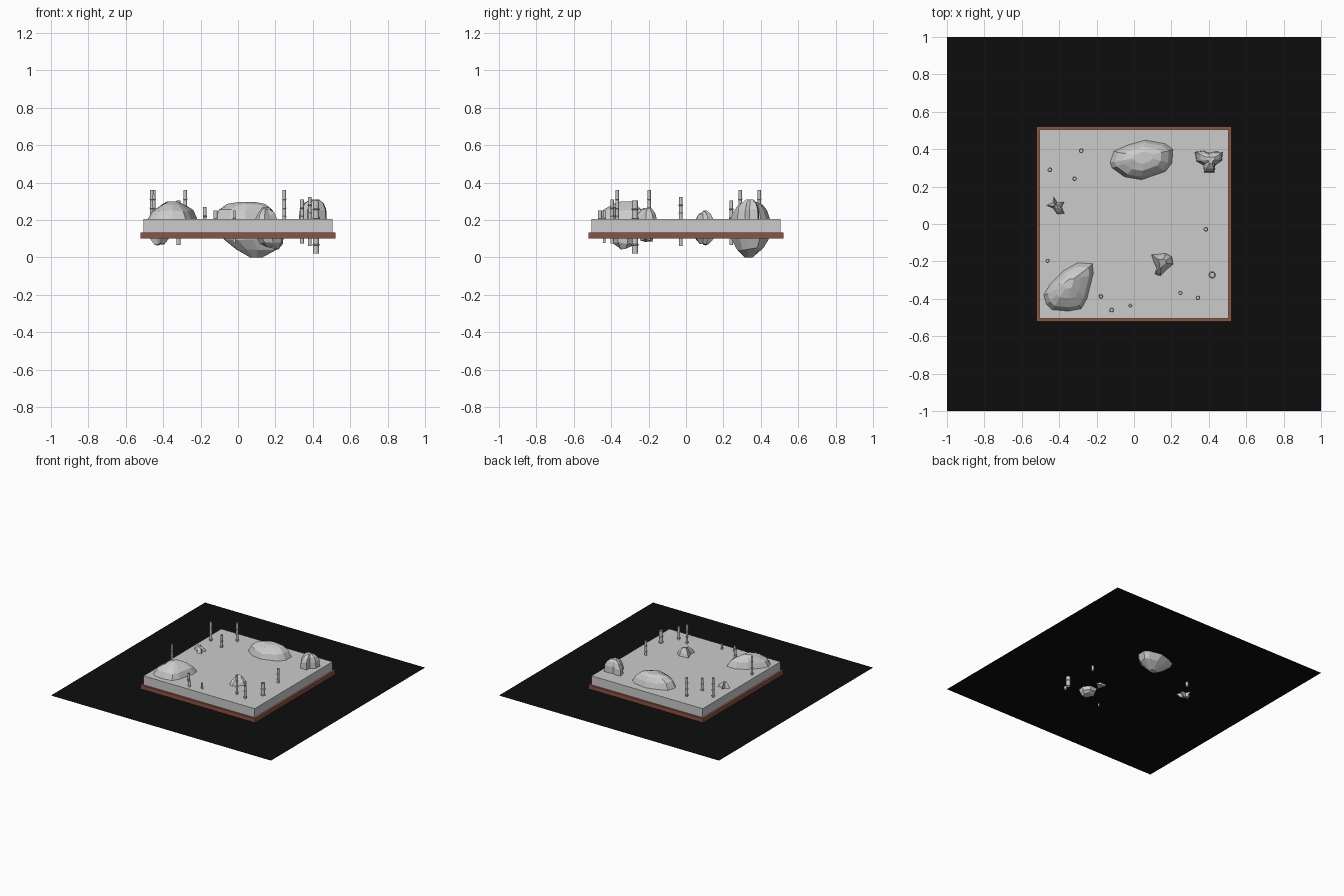
import bpy, bmesh, math, random

if "Cube" in bpy.data.objects:
    bpy.data.objects.remove(bpy.data.objects["Cube"])

random.seed(4)


def finish(bm, name, mat=None):
    bmesh.ops.recalc_face_normals(bm, faces=bm.faces)
    me = bpy.data.meshes.new(name)
    bm.to_mesh(me)
    bm.free()
    ob = bpy.data.objects.new(name, me)
    bpy.context.collection.objects.link(ob)
    if mat:
        me.materials.append(mat)
    return ob


def material(name, col):
    m = bpy.data.materials.new(name)
    m.diffuse_color = (*col, 1)
    m.use_nodes = True
    m.node_tree.nodes["Principled BSDF"].inputs["Base Color"].default_value = m.diffuse_color
    return m


def box(name, half, z0, z1, mat=None):
    bm = bmesh.new()
    bmesh.ops.create_cube(bm, size=1)
    for v in bm.verts:
        v.co = (v.co.x * 2 * half, v.co.y * 2 * half, z0 + (v.co.z + .5) * (z1 - z0))
    return finish(bm, name, mat)


def rock(name, centre, outline, rings):
    """Faceted stone: outline scaled about its centre at each ring (z, scale, dx, dy)."""
    bm = bmesh.new()
    cx, cy = centre
    loops = []
    for z, s, dx, dy in rings:
        loops.append([bm.verts.new((cx + dx + (x - cx) * s, cy + dy + (y - cy) * s,
                                    z + (random.uniform(-.008, .008) if 0 < s < 1 and .03 < z < .29 else 0)))
                      for x, y in outline])
    n = len(outline)
    for a, b in zip(loops, loops[1:]):
        for i in range(n):
            j = (i + 1) % n
            bm.faces.new((a[i], a[j], b[j], b[i]))
    bm.faces.new(loops[0][::-1])
    bm.faces.new(loops[-1])
    return finish(bm, name)


def bamboo(name, x, y, r, z0, z1):
    """Hollow stalk with raised nodes, lathed from a closed profile."""
    joints = max(2, round((z1 - z0) / .045))
    step = (z1 - z0) / joints
    prof = [(r * .62, z0), (r * .9, z0)]
    for k in range(1, joints):
        z = z0 + k * step
        prof += [(r * .88, z - .004), (r * 1.1, z - .002), (r * 1.1, z + .002), (r * .88, z + .004)]
    prof += [(r * .9, z1), (r * .62, z1)]
    bm = bmesh.new()
    n = 12
    cols = [[bm.verts.new((x + p * math.cos(a), y + p * math.sin(a), z)) for p, z in prof]
            for a in (2 * math.pi * i / n for i in range(n))]
    m = len(prof)
    for i in range(n):
        a, b = cols[i], cols[(i + 1) % n]
        for k in range(m):
            l = (k + 1) % m
            bm.faces.new((a[k], b[k], b[l], a[l]))
    return finish(bm, name)


# ground sheet
bm = bmesh.new()
bmesh.ops.create_grid(bm, x_segments=1, y_segments=1, size=1)
for v in bm.verts:
    v.co.z = .1
finish(bm, "ground_sheet", material("black", (.004, .004, .004)))

# garden slab and its trim
box("sand_bed", .505, .1, .205)
box("wood_trim", .521, .1, .132, material("wood", (.26, .087, .06)))

# large stones
rock("long_stone", (.05, .345),
     [(-.13, .33), (-.12, .30), (-.05, .25), (.04, .235), (.17, .28), (.205, .325),
      (.21, .40), (.17, .43), (.06, .45), (-.03, .425), (-.11, .39)],
     [(0, .2, .05, -.01), (.045, .65, .06, 0), (.1, .92, .04, 0), (.2, 1, 0, 0),
      (.25, .85, 0, 0), (.28, .6, 0, .005), (.295, .3, 0, .01)])
rock("corner_stone", (-.35, -.34),
     [(-.485, -.38), (-.47, -.43), (-.44, -.46), (-.35, -.468), (-.28, -.455), (-.25, -.40),
      (-.215, -.26), (-.22, -.21), (-.30, -.205), (-.38, -.25), (-.45, -.32)],
     [(.115, .7, 0, 0), (.2, 1, 0, 0), (.25, .82, 0, 0), (.28, .52, 0, .01), (.3, .2, 0, .02)])
rock("buried_stone", (.17, -.33),
     [(.09, -.34), (.12, -.40), (.18, -.41), (.235, -.37), (.245, -.31), (.20, -.255), (.13, -.26)],
     [(.05, .45, .015, 0), (.075, .8, .01, 0), (.13, 1, 0, 0), (.19, .6, 0, 0)])

# small three-lobed stones
rock("tall_stone", (.40, .345),
     [(.325, .385), (.335, .335), (.37, .315), (.375, .275), (.43, .275), (.435, .315),
      (.47, .34), (.475, .385), (.43, .388), (.40, .38), (.37, .392)],
     [(.12, .7, 0, 0), (.2, 1, 0, 0), (.255, .95, 0, 0), (.29, .7, .005, 0), (.31, .3, .01, 0)])
rock("front_stone", (.15, -.205),
     [(.09, -.16), (.105, -.205), (.12, -.235), (.11, -.27), (.14, -.28), (.175, -.245),
      (.21, -.215), (.205, -.175), (.17, -.155), (.13, -.16)],
     [(.09, .5, .01, 0), (.2, 1, 0, 0), (.23, .8, 0, 0), (.26, .35, 0, 0)])
rock("side_stone", (-.42, .095),
     [(-.47, .10), (-.435, .085), (-.41, .05), (-.37, .055), (-.385, .09), (-.37, .12),
      (-.41, .115), (-.43, .148), (-.435, .115)],
     [(.068, .5, 0, 0), (.1, 1, 0, 0), (.2, 1, 0, 0), (.225, .7, 0, 0), (.245, .25, 0, 0)])

# bamboo stalks: x, y, radius, bottom, top
stalks = [(-.45, .29, .011, .12, .36), (-.282, .392, .011, .12, .36), (-.318, .242, .011, .065, .305),
          (-.462, -.197, .010, .12, .36), (-.177, -.387, .010, .12, .27), (-.12, -.46, .011, .11, .25),
          (-.02, -.437, .008, .078, .25), (.248, -.368, .010, .12, .36), (.342, -.395, .011, .075, .31),
          (.384, -.028, .011, .06, .322), (.418, -.272, .018, .02, .305)]
for i, s in enumerate(stalks):
    bamboo(f"bamboo_{i + 1}", *s)
